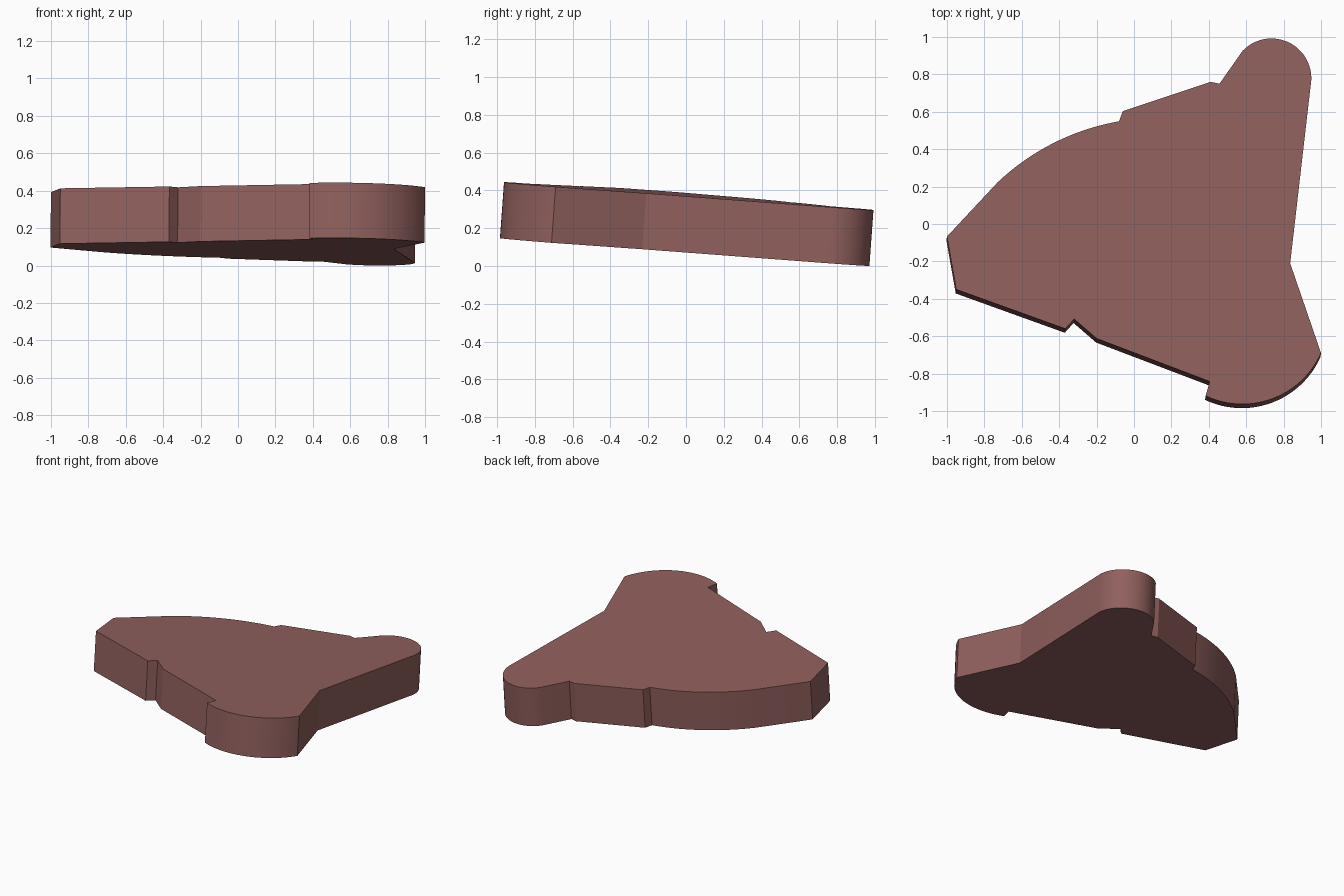
import bpy, bmesh, math
from mathutils import Vector

if "Cube" in bpy.data.objects:
    bpy.data.objects.remove(bpy.data.objects["Cube"])


def arc(p, m, q, n):
    """Points on the circular arc from p through m to q."""
    (ax, ay), (bx, by), (cx, cy) = p, m, q
    d = 2 * (ax * (by - cy) + bx * (cy - ay) + cx * (ay - by))
    a2, b2, c2 = ax*ax + ay*ay, bx*bx + by*by, cx*cx + cy*cy
    ox = (a2 * (by - cy) + b2 * (cy - ay) + c2 * (ay - by)) / d
    oy = (a2 * (cx - bx) + b2 * (ax - cx) + c2 * (bx - ax)) / d
    r = math.hypot(ax - ox, ay - oy)
    ang = lambda x, y: math.atan2(y - oy, x - ox)
    s = ang(ax, ay)
    full = 2 * math.pi
    sweep = (ang(cx, cy) - s) % full
    if (ang(bx, by) - s) % full > sweep:
        sweep -= full
    return [(ox + r * math.cos(s + sweep * i / n), oy + r * math.sin(s + sweep * i / n))
            for i in range(n + 1)]


# Outline of the top face, counter-clockwise from the left tip
outline = [(-1.0, -0.067), (-0.95, -0.35), (-0.367, -0.56), (-0.32, -0.508),
           (-0.2, -0.612), (0.405, -0.842)]
outline += arc((0.383, -0.919), (0.58, -0.963), (1.0, -0.69), 24)     # front lobe
outline += [(0.835, -0.21)]
outline += arc((0.948, 0.77), (0.735, 0.992), (0.58, 0.925), 28)      # back lobe
outline += [(0.457, 0.75), (0.41, 0.76), (-0.06, 0.603), (-0.08, 0.549)]
outline += arc((-0.08, 0.549), (-0.428, 0.434), (-0.73, 0.222), 24)[1:]  # long curve

# Slightly tilted plate, extruded square to its top face
down = Vector((-0.003, -0.0215, -0.296))
top_z = lambda x, y: 0.3815 - 0.01 * x - 0.0743 * y
bm = bmesh.new()
top = [bm.verts.new((x, y, top_z(x, y))) for x, y in outline]
bottom = [bm.verts.new(v.co + down) for v in top]
bm.faces.new(top)
bm.faces.new(bottom[::-1])
for i in range(len(top)):
    j = (i + 1) % len(top)
    bm.faces.new((top[i], bottom[i], bottom[j], top[j]))
low = min(v.co.z for v in bm.verts)
for v in bm.verts:
    v.co.z -= low
bmesh.ops.recalc_face_normals(bm, faces=bm.faces)
mesh = bpy.data.meshes.new("shaped_plate")
bm.to_mesh(mesh)
bm.free()

mat = bpy.data.materials.new("dusty brown red")
mat.diffuse_color = (0.279, 0.117, 0.110, 1)
mat.use_nodes = True
mat.node_tree.nodes["Principled BSDF"].inputs["Base Color"].default_value = mat.diffuse_color
mesh.materials.append(mat)
plate = bpy.data.objects.new("shaped_plate", mesh)
bpy.context.collection.objects.link(plate)
bpy.context.view_layer.objects.active = plate
plate.select_set(True)
bpy.ops.object.shade_smooth_by_angle(angle=math.radians(20))
